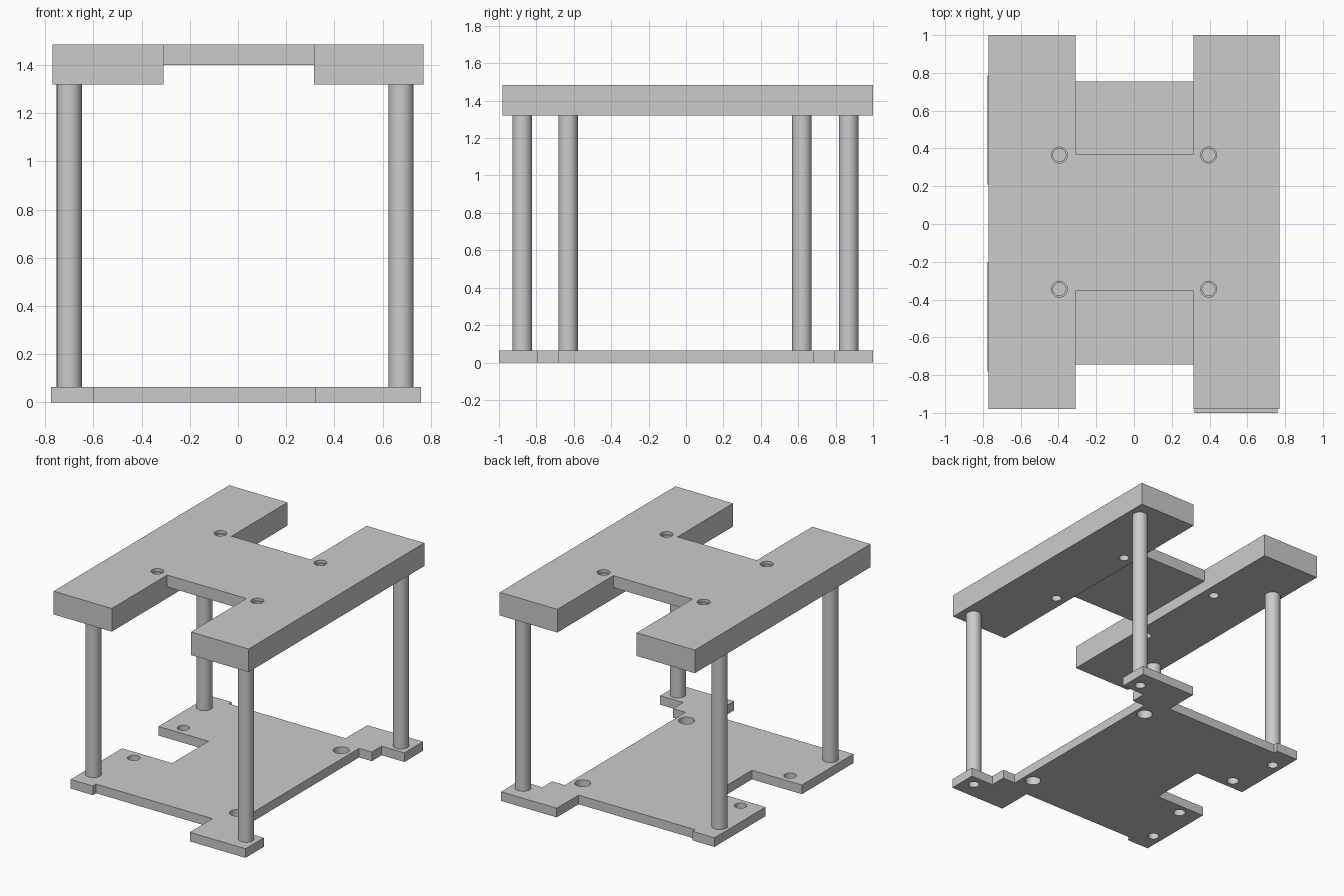
import bpy, bmesh
from mathutils import Matrix, Vector

if "Cube" in bpy.data.objects:
    bpy.data.objects.remove(bpy.data.objects["Cube"])


def make_object(name, bm):
    bmesh.ops.recalc_face_normals(bm, faces=bm.faces[:])
    mesh = bpy.data.meshes.new(name)
    bm.to_mesh(mesh)
    bm.free()
    ob = bpy.data.objects.new(name, mesh)
    bpy.context.collection.objects.link(ob)
    return ob


def extrude(name, points, vec):
    bm = bmesh.new()
    face = bm.faces.new([bm.verts.new(p) for p in points])
    res = bmesh.ops.extrude_face_region(bm, geom=[face])
    verts = [g for g in res["geom"] if isinstance(g, bmesh.types.BMVert)]
    bmesh.ops.translate(bm, verts=verts, vec=Vector(vec))
    return make_object(name, bm)


def box(name, x0, x1, y0, y1, z0, z1):
    pts = [(x0, y0, z0), (x1, y0, z0), (x1, y1, z0), (x0, y1, z0)]
    return extrude(name, pts, (0, 0, z1 - z0))


def cylinder(name, x, y, z0, z1, r):
    bm = bmesh.new()
    bmesh.ops.create_cone(bm, cap_ends=True, segments=48, radius1=r, radius2=r,
                          depth=z1 - z0, matrix=Matrix.Translation((x, y, (z0 + z1) / 2)))
    return make_object(name, bm)


def cut(target, cutter):
    cutter.hide_render = True
    mod = target.modifiers.new("cut", 'BOOLEAN')
    mod.operation = 'DIFFERENCE'
    mod.solver = 'EXACT'
    mod.object = cutter
    activate(target)
    bpy.ops.object.modifier_apply(modifier=mod.name)
    bpy.data.objects.remove(cutter)


def activate(ob):
    bpy.ops.object.select_all(action='DESELECT')
    ob.select_set(True)
    bpy.context.view_layer.objects.active = ob


def smooth(ob):
    activate(ob)
    bpy.ops.object.shade_smooth_by_angle(angle=0.52)


# Top plate: two deep rails joined by a thinner web, extruded front to back
LOW, WEB, TOP = 1.32, 1.40, 1.485
XL, XR = -0.31, 0.315
profile = [(-0.77, LOW), (XL, LOW), (XL, WEB), (XR, WEB),
           (XR, LOW), (0.77, LOW), (0.77, TOP), (-0.77, TOP)]
top = extrude("top_plate", [(x, -0.98, z) for x, z in profile], (0, 1.98, 0))
for y0, y1 in ((-1.2, -0.355), (0.37, 1.2)):
    cut(top, box("notch", XL, XR, y0, y1, 1.2, 1.6))

# Counterbored holes in the top plate
for x in (-0.395, 0.395):
    for y in (-0.345, 0.365):
        cut(top, cylinder("hole", x, y, 1.2, 1.6, 0.034))
        cut(top, cylinder("counterbore", x, y, TOP - 0.02, 1.6, 0.042))
smooth(top)

# Base plate outline: left notch, stepped edges and corner tabs
THICK = 0.065
outline = [(-0.38, -0.20), (-0.775, -0.20), (-0.775, -0.78), (-0.60, -0.78),
           (-0.60, -0.745), (0.32, -0.745), (0.32, -1.0), (0.76, -1.0),
           (0.76, -0.795), (0.58, -0.795), (0.58, -0.68), (0.48, -0.68),
           (0.48, 0.68), (0.58, 0.68), (0.58, 0.79), (0.76, 0.79),
           (0.76, 1.0), (0.32, 1.0), (0.32, 0.755), (-0.60, 0.755),
           (-0.60, 0.785), (-0.775, 0.785), (-0.775, 0.21), (-0.38, 0.21)]
base = extrude("base_plate", [(x, y, 0) for x, y in outline], (0, 0, THICK))

# Posts, each over a screw hole in the base
posts = {"front_left_post": (-0.70, -0.63), "back_left_post": (-0.70, 0.62),
         "front_right_post": (0.677, -0.875), "back_right_post": (0.677, 0.87)}
for name, (x, y) in posts.items():
    smooth(cylinder(name, x, y, THICK, LOW, 0.052))
    cut(base, cylinder("screw_hole", x, y, -0.1, 0.2, 0.036))

# Open holes in the base
for x, y, r in ((-0.63, -0.275, 0.04), (-0.63, 0.285, 0.04),
                (0.402, -0.58, 0.052), (0.402, 0.59, 0.052)):
    cut(base, cylinder("hole", x, y, -0.1, 0.2, r))
smooth(base)
